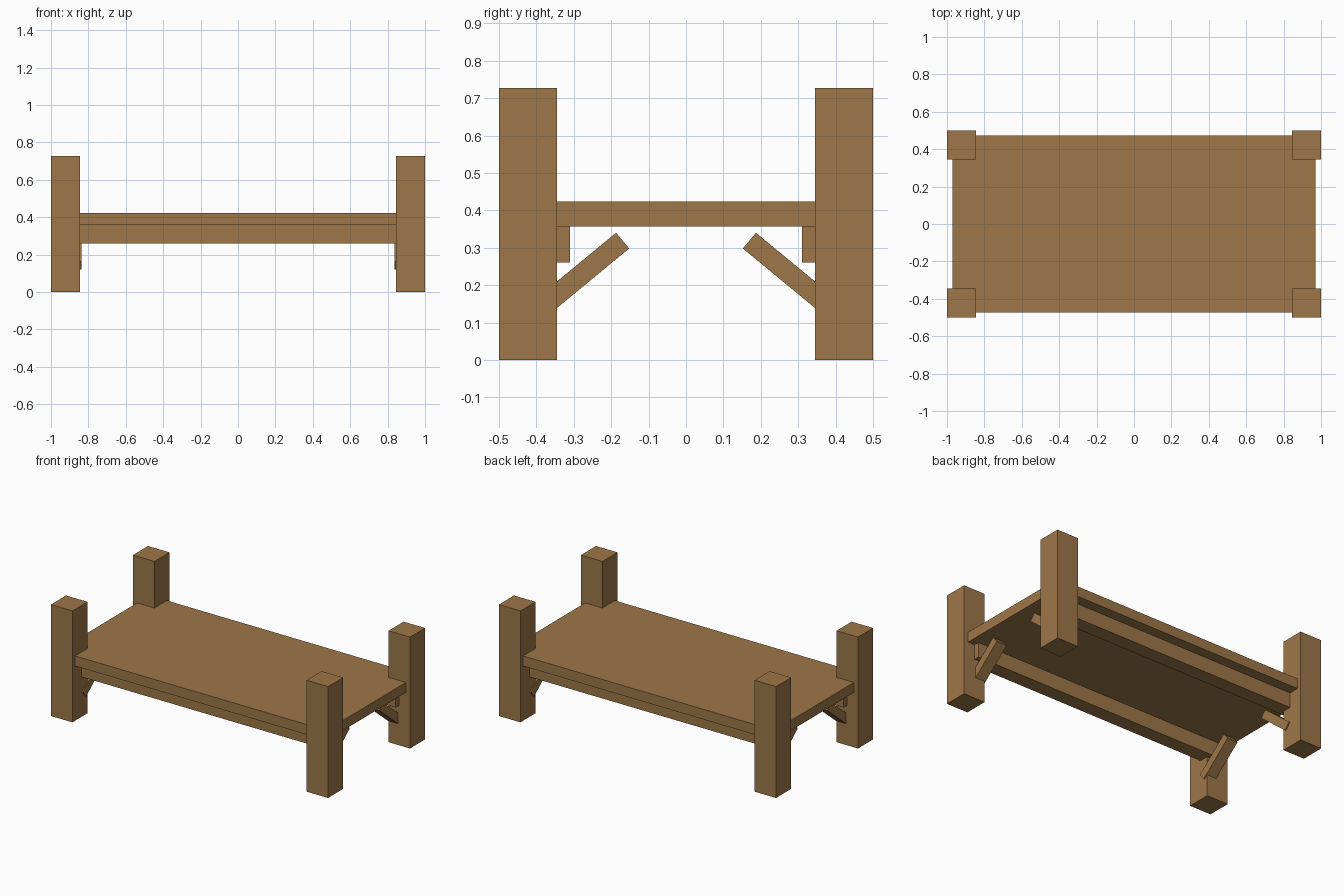
import bpy, bmesh

if "Cube" in bpy.data.objects:
    bpy.data.objects.remove(bpy.data.objects["Cube"])

wood = bpy.data.materials.new("brown wood")
wood.diffuse_color = (0.342, 0.184, 0.065, 1.0)
wood.use_nodes = True
wood.node_tree.nodes["Principled BSDF"].inputs["Base Color"].default_value = wood.diffuse_color


def finish(name, bm):
    bmesh.ops.recalc_face_normals(bm, faces=bm.faces)
    mesh = bpy.data.meshes.new(name)
    bm.to_mesh(mesh)
    bm.free()
    mesh.materials.append(wood)
    obj = bpy.data.objects.new(name, mesh)
    bpy.context.collection.objects.link(obj)
    return obj


def prism(name, profile, x0, x1):
    """Extrude a (y, z) profile along x."""
    bm = bmesh.new()
    face = bm.faces.new([bm.verts.new((x0, y, z)) for y, z in profile])
    ext = bmesh.ops.extrude_face_region(bm, geom=[face])
    verts = [v for v in ext["geom"] if isinstance(v, bmesh.types.BMVert)]
    bmesh.ops.translate(bm, verts=verts, vec=(x1 - x0, 0, 0))
    return finish(name, bm)


def box(name, x, y, z):
    return prism(name, [(y[0], z[0]), (y[1], z[0]), (y[1], z[1]), (y[0], z[1])], *x)


# Flat bed platform
box("platform", (-0.97, 0.97), (-0.473, 0.473), (0.357, 0.423))

for sy, side in ((-1, "front"), (1, "back")):
    # Long rail under the platform
    box(side + "_rail", (-0.92, 0.92), (sy * 0.31, sy * 0.405), (0.26, 0.357))
    for sx, end in ((-1, "left"), (1, "right")):
        # Corner post
        box(f"{side}_{end}_post", (sx * 0.845, sx), (sy * 0.345, sy * 0.5), (0, 0.727))
        # Slanted brace leaning inward from the post
        prism(f"{side}_{end}_brace",
              [(sy * y, z) for y, z in ((0.152, 0.298), (0.187, 0.340),
                                        (0.403, 0.162), (0.368, 0.120))],
              sx * 0.838, sx * 0.913)
